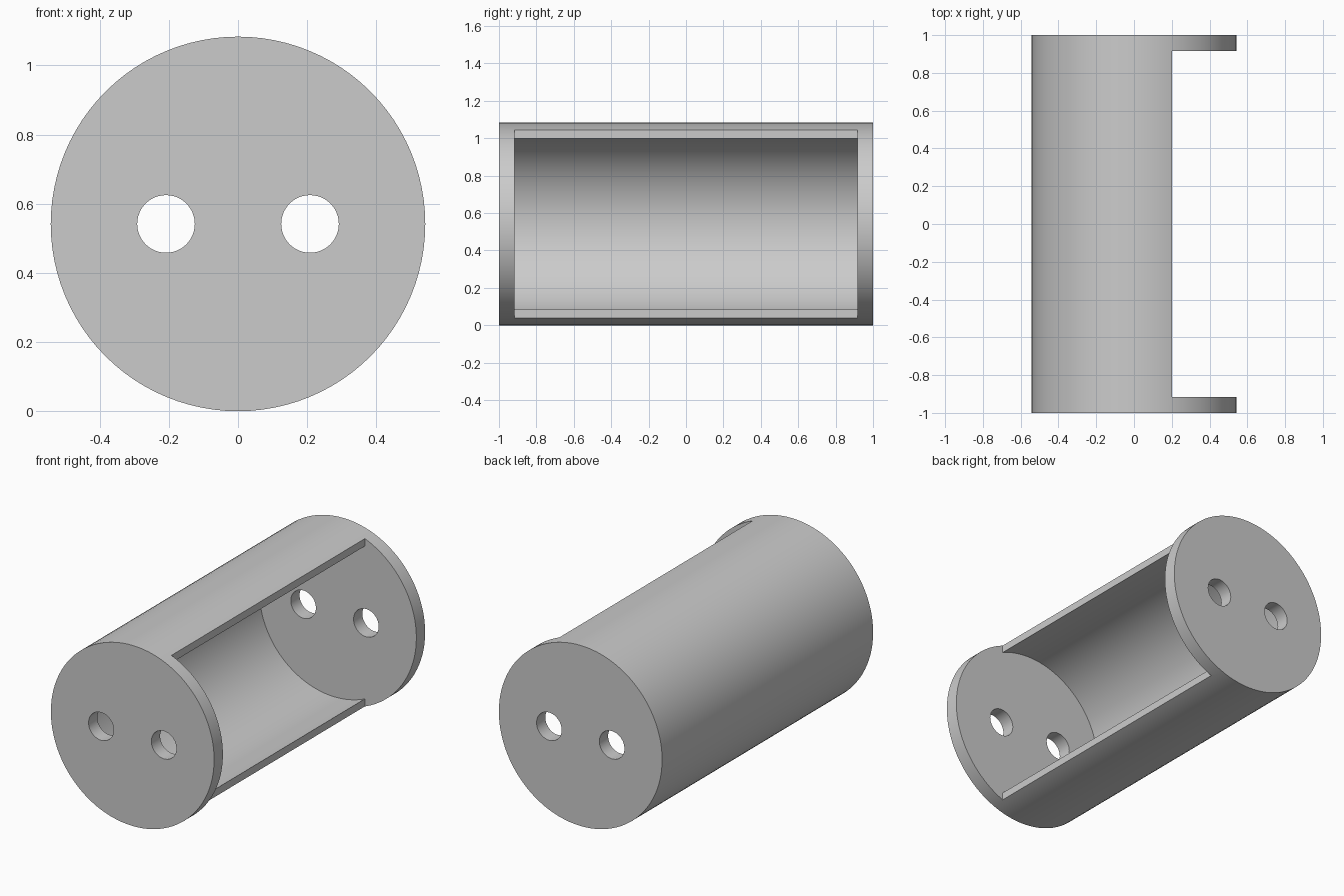
import bpy
import math

cube = bpy.data.objects.get("Cube")
if cube:
    bpy.data.objects.remove(cube, do_unlink=True)

RADIUS = 0.5417
BORE = 0.5
CAP = 0.0833
HOLE_RADIUS = 0.0833
HOLE_X = 0.2083
OPENING_X = 0.2
INNER = 2 - 2 * CAP  # clear length between the end discs

grey = bpy.data.materials.new("light_grey")
grey.use_nodes = True
grey.diffuse_color = (0.6, 0.6, 0.6, 1)
grey.node_tree.nodes["Principled BSDF"].inputs["Base Color"].default_value = (0.6, 0.6, 0.6, 1)


def rod(name, radius, length, x=0, sides=96):
    """Cylinder lying along y at the axis height."""
    bpy.ops.mesh.primitive_cylinder_add(
        vertices=sides, radius=radius, depth=length,
        location=(x, 0, RADIUS), rotation=(math.pi / 2, 0, 0))
    obj = bpy.context.object
    obj.name = name
    return obj


def cut(target, cutter):
    """Subtract the cutter from the target and remove it."""
    cutter.hide_render = True
    mod = target.modifiers.new(cutter.name, "BOOLEAN")
    mod.operation = "DIFFERENCE"
    mod.solver = "EXACT"
    mod.object = cutter
    bpy.context.view_layer.objects.active = target
    bpy.ops.object.modifier_apply(modifier=mod.name)
    bpy.data.objects.remove(cutter, do_unlink=True)


# Outer drum
body = rod("drum_housing", RADIUS, 2)
body.data.materials.append(grey)

# Hollow inside, leaving a thin wall and two end discs
cut(body, rod("bore_cutter", BORE, INNER))

# Flat side opening between the end discs
bpy.ops.mesh.primitive_cube_add(size=1, location=(OPENING_X + 0.5, 0, RADIUS))
opening = bpy.context.object
opening.name = "opening_cutter"
opening.scale = (1, INNER, 1.4)
cut(body, opening)

# Pair of round holes through both end discs
for side in (-1, 1):
    cut(body, rod("hole_cutter", HOLE_RADIUS, 2.4, side * HOLE_X, 48))

# Smooth curved walls, sharp rims
bpy.ops.object.select_all(action="DESELECT")
body.select_set(True)
bpy.context.view_layer.objects.active = body
bpy.ops.object.shade_smooth_by_angle(angle=math.radians(30))
